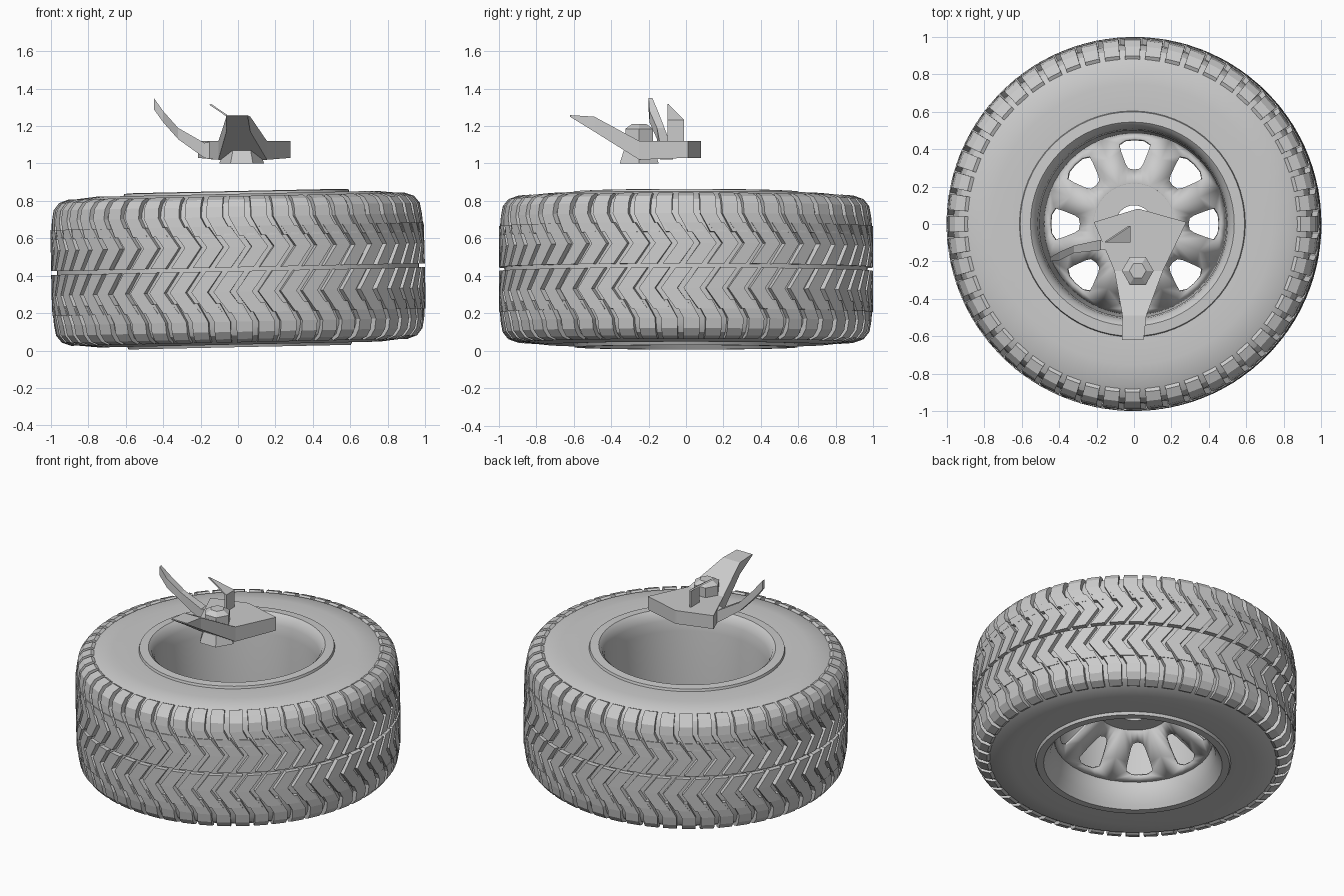
import bpy, bmesh
from math import sin, cos, pi, radians
from mathutils import Matrix

if "Cube" in bpy.data.objects:
    bpy.data.objects.remove(bpy.data.objects["Cube"])

MID = 0.435   # mid height of the wheel
TILT = (Matrix.Translation((0, 0, MID)) @ Matrix.Rotation(radians(-1.2), 4, 'Y')
        @ Matrix.Translation((0, 0, -MID)))


def polar(r, a, z):
    return (r * cos(a), r * sin(a), z)


def finish(bm, name, smooth=False, tilt=False):
    bmesh.ops.remove_doubles(bm, verts=bm.verts, dist=1e-4)
    bmesh.ops.recalc_face_normals(bm, faces=bm.faces)
    me = bpy.data.meshes.new(name)
    bm.to_mesh(me)
    bm.free()
    if tilt:
        me.transform(TILT)
    ob = bpy.data.objects.new(name, me)
    bpy.context.collection.objects.link(ob)
    if smooth:
        bpy.ops.object.select_all(action='DESELECT')
        ob.select_set(True)
        bpy.context.view_layer.objects.active = ob
        bpy.ops.object.shade_smooth_by_angle(angle=radians(30))
    return ob


def loft(bm, rings):
    """Skin through rings of equal size and cap both ends."""
    vs = [[bm.verts.new(p) for p in ring] for ring in rings]
    n = len(vs[0])
    for a, b in zip(vs, vs[1:]):
        for i in range(n):
            j = (i + 1) % n
            bm.faces.new((a[i], a[j], b[j], b[i]))
    bm.faces.new(vs[0])
    bm.faces.new(vs[-1])


def lathe(name, profile, segs=64, closed=True):
    bm = bmesh.new()
    cols = [[bm.verts.new(polar(r, 2 * pi * s / segs, z)) for r, z in profile]
            for s in range(segs)]
    n = len(profile)
    for s in range(segs):
        a, b = cols[s], cols[(s + 1) % segs]
        for i in range(n if closed else n - 1):
            j = (i + 1) % n
            bm.faces.new((a[i], a[j], b[j], b[i]))
    return finish(bm, name, True, True)


# tyre carcass
half = [(0.54, 0.832), (0.60, 0.834), (0.75, 0.838), (0.87, 0.825), (0.93, 0.79),
        (0.957, 0.74), (0.966, 0.62)]
lathe("tyre_body", half + [(0.969, MID)] + [(r, 2 * MID - z) for r, z in reversed(half)])

# rim barrel with its flanges
lathe("rim_barrel", [(0.605, 0.832), (0.60, 0.85), (0.545, 0.853), (0.525, 0.835), (0.508, 0.79),
                     (0.50, 0.72), (0.485, 0.22), (0.485, 0.16), (0.51, 0.08), (0.535, 0.04),
                     (0.55, 0.018), (0.595, 0.018), (0.605, 0.04), (0.56, 0.1), (0.53, 0.4),
                     (0.56, 0.78)])

# tread: lugs follow a path of (radius, height, sideways offset)
PITCHES, WIDTH = 52, 0.088
shoulder = [(0.90, 0.826, 0), (0.95, 0.808, 0), (0.98, 0.77, 0), (0.99, 0.715, 0),
            (0.998, 0.615, 0.055)]
centre = [(0.998, 0.665, -0.02), (1.0, 0.555, 0.06), (1.0, 0.445, -0.02)]


def tread_row(name, path, flip, shift):
    bm = bmesh.new()
    for k in range(PITCHES):
        a0 = 2 * pi * (k + shift) / PITCHES
        rings = []
        for r, z, off in path:
            zi = z - 0.02 if z > 0.75 else z
            z, zi = (2 * MID - z, 2 * MID - zi) if flip else (z, zi)
            off = -off if flip else off
            l, h = a0 + off - WIDTH / 2, a0 + off + WIDTH / 2
            rings.append([polar(r, l, z), polar(r, h, z),
                          polar(r - 0.045, h, zi), polar(r - 0.045, l, zi)])
        loft(bm, rings)
    finish(bm, name, False, True)


for flip, side in ((False, "upper"), (True, "lower")):
    tread_row(side + "_shoulder_tread", shoulder, flip, 0.25 * flip)
    tread_row(side + "_centre_tread", centre, flip, 0.5 + 0.25 * flip)

# conical wheel disc: eight sectors, each with one rounded window
S = pi / 8
hole = [(0, 0.452), (0.05, 0.447), (0.083, 0.425), (0.072, 0.385), (0.045, 0.315),
        (0.03, 0.292), (0, 0.286)]
edge = [(0, 0.487), (S / 2, 0.487), (S, 0.487), (S, 0.37), (S, 0.215), (S / 2, 0.215), (0, 0.215)]


def cone(x, y):
    r = (x * x + y * y) ** 0.5
    return (x, y, 0.18 + (0.487 - r) * 0.83)


bm = bmesh.new()
for k in range(8):
    for side in (1, -1):
        loops = []
        a0 = k * pi / 4
        inner = [cone(r * cos(a0) - side * w * sin(a0), r * sin(a0) + side * w * cos(a0))
                 for w, r in hole]
        outer = [cone(r * cos(a0 + side * a), r * sin(a0 + side * a)) for a, r in edge]
        iv = [bm.verts.new(p) for p in inner]
        ov = [bm.verts.new(p) for p in outer]
        for i in range(6):
            bm.faces.new((iv[i], iv[i + 1], ov[i + 1], ov[i]))
disc = finish(bm, "wheel_disc", True, True)
mod = disc.modifiers.new("thickness", 'SOLIDIFY')
mod.thickness = 0.015
mod.offset = 0

# flat hub with centre bore
lathe("wheel_hub", [(0.217, 0.412), (0.10, 0.412), (0.10, 0.39), (0.217, 0.39)], 32)

# bracket plate whose front arm rises: (y, left, right, bottom, top)
bm = bmesh.new()
loft(bm, [[(l, y, b), (r, y, b), (r, y, t), (l, y, t)] for y, l, r, b, t in (
    (0.08, 0.015, 0.03, 1.03, 1.12), (0.01, -0.215, 0.28, 1.03, 1.12),
    (-0.25, -0.105, 0.155, 1.02, 1.12), (-0.49, -0.062, 0.066, 1.17, 1.25),
    (-0.62, -0.065, 0.052, 1.25, 1.258))])
finish(bm, "bracket_plate")

# bent side prong: (x, y front, y back, bottom, top)
bm = bmesh.new()
loft(bm, [[(x, f, b), (x, k, b), (x, k, t), (x, f, t)] for x, f, k, b, t in (
    (-0.13, -0.14, -0.07, 1.02, 1.12), (-0.18, -0.14, -0.085, 1.03, 1.11),
    (-0.32, -0.155, -0.115, 1.13, 1.19), (-0.40, -0.195, -0.15, 1.22, 1.28),
    (-0.45, -0.20, -0.18, 1.29, 1.35))])
finish(bm, "side_prong")

# upright tab with a pointed leaning tip
bm = bmesh.new()
tab = [(-0.03, 1.10, -0.10, -0.01), (-0.03, 1.23, -0.10, -0.01), (-0.155, 1.315, -0.10, -0.094)]
loft(bm, [[(x, f, z), (x, b, z), (x + 0.012, b, z + 0.003), (x + 0.012, f, z + 0.003)]
          for x, z, f, b in tab])
finish(bm, "upright_tab")


# hexagonal bolt head above and tapered foot below
def hexagon(name, sections):
    bm = bmesh.new()
    loft(bm, [[(0.02 + r * cos(i * pi / 3), -0.25 + r * sin(i * pi / 3), z) for i in range(6)]
              for r, z in sections])
    finish(bm, name)


hexagon("bolt_head", [(0.085, 1.08), (0.085, 1.185), (0.045, 1.21)])
hexagon("bolt_foot", [(0.12, 1.0), (0.095, 1.07)])
